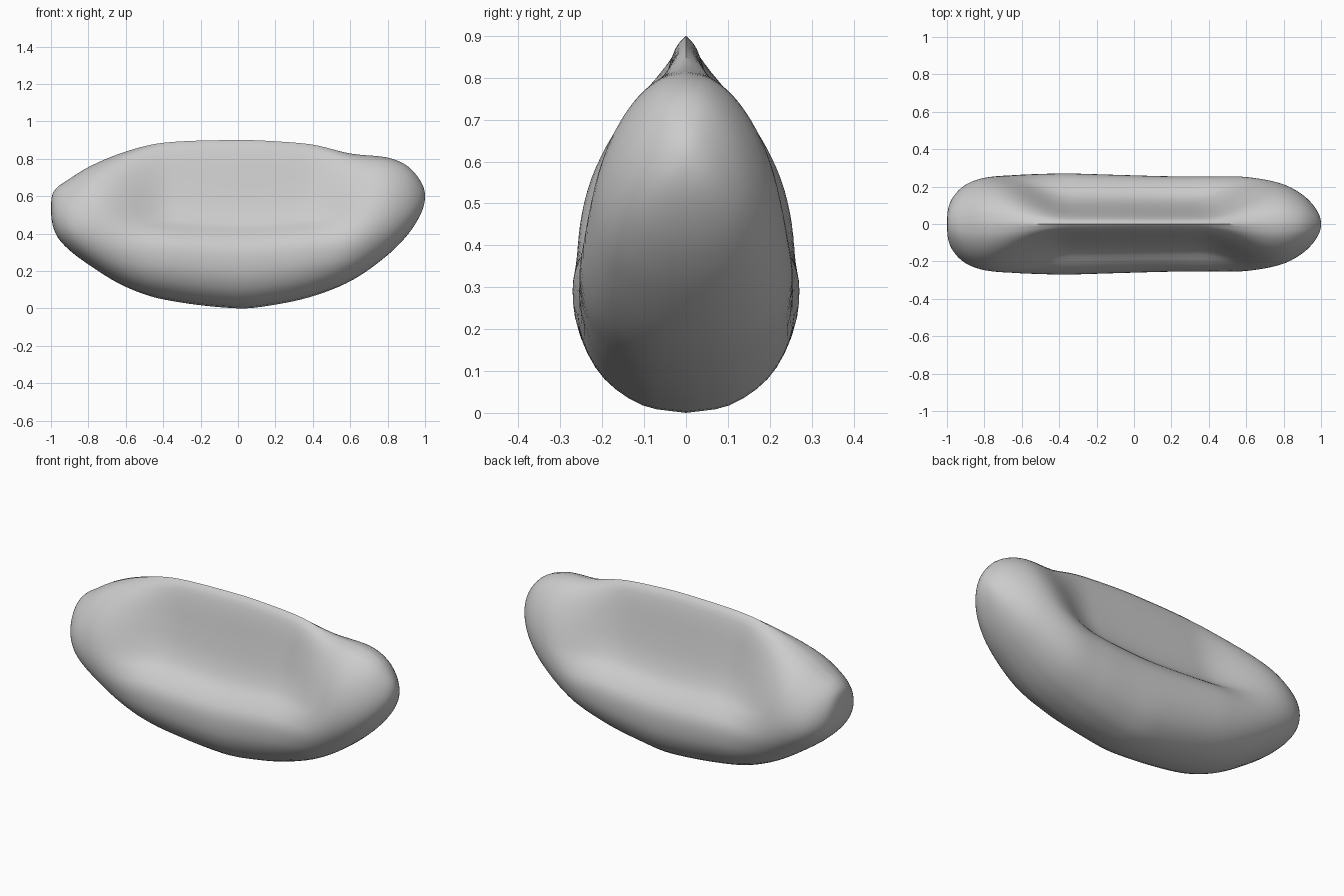
import bpy, bmesh, math

if "Cube" in bpy.data.objects:
    bpy.data.objects.remove(bpy.data.objects["Cube"])

# Stations along the bean: x, underside z, top z, half width
STATIONS = [
    (-1.0, .535, .535, 0), (-.995, .465, .60, .075), (-.97, .39, .643, .14),
    (-.9, .31, .693, .21), (-.8, .235, .755, .247), (-.6, .115, .838, .275),
    (-.4, .048, .885, .272), (0, 0, .9, .26), (.2, .02, .893, .255),
    (.4, .065, .875, .256), (.6, .145, .828, .262), (.8, .285, .806, .212),
    (.9, .385, .765, .157), (.97, .49, .69, .085), (1.0, .6, .6, 0)]

# Half cross-sections, bottom to top: share of half width, share of height
PINCHED = [(0, 0), (.4, .02), (.75, .09), (.95, .19), (1, .295), (.95, .375),
           (.79, .44), (.57, .5), (.41, .6), (.29, .74), (.19, .88),
           (.1, .965), (0, 1)]
COUNT = len(PINCHED) - 1
ANGLES = [math.pi * i / COUNT for i in range(COUNT + 1)]
ROUND = [(math.sin(a), .5 - .5 * math.cos(a) - .11 * math.sin(a) ** 2)
         for a in ANGLES]


def sample(keys, rows, k):
    """Smooth curve through rows at increasing keys."""
    i = max(j for j in range(len(keys) - 1) if keys[j] <= k or j == 0)
    h = keys[i + 1] - keys[i]
    t = (k - keys[i]) / h

    def slope(j, c):
        a, b = max(j - 1, 0), min(j + 1, len(keys) - 1)
        return (rows[b][c] - rows[a][c]) / (keys[b] - keys[a])

    return [(1 + 2 * t) * (1 - t) ** 2 * rows[i][c]
            + t * (1 - t) ** 2 * h * slope(i, c)
            + t * t * (3 - 2 * t) * rows[i + 1][c]
            - t * t * (1 - t) * h * slope(i + 1, c)
            for c in range(len(rows[0]))]


def pinch(x):
    """Hollow sides in the middle, full round lobes at both ends."""
    t = min(max((.82 - abs(x)) / .48, 0), 1)
    return t * t * (3 - 2 * t)


def section(x, low, high, half):
    w = pinch(x)
    mixed = [[a + (b - a) * w for a, b in zip(r, p)]
             for r, p in zip(ROUND, PINCHED)]
    side = [sample(range(COUNT + 1), mixed, i / 3) for i in range(COUNT * 3 + 1)]
    ring = side + [(-y, z) for y, z in side[-2:0:-1]]
    return [(x, y * half, low + z * (high - low)) for y, z in ring]


# Bean body: rings swept from end to end
keys = [math.acos(-s[0]) for s in STATIONS]
steps = 72
bm = bmesh.new()
rings = []
for n in range(1, steps):
    u = math.pi * n / steps
    low, high, half = sample(keys, [s[1:] for s in STATIONS], u)
    rings.append([bm.verts.new(p) for p in section(-math.cos(u), low, high, half)])
for a, b in zip(rings, rings[1:]):
    for i in range(len(a)):
        j = (i + 1) % len(a)
        bm.faces.new((a[i], a[j], b[j], b[i]))

# Rounded end caps
for ring, end in ((rings[0], STATIONS[0]), (rings[-1], STATIONS[-1])):
    tip = bm.verts.new((end[0], 0, end[1]))
    for i in range(len(ring)):
        bm.faces.new((ring[i], ring[(i + 1) % len(ring)], tip))
bmesh.ops.recalc_face_normals(bm, faces=bm.faces)

mesh = bpy.data.meshes.new("bean_body")
bm.to_mesh(mesh)
bm.free()
bean = bpy.data.objects.new("bean_body", mesh)
bpy.context.collection.objects.link(bean)

# Plain grey skin
grey = bpy.data.materials.new("plain_grey")
grey.use_nodes = True
color = (.6, .6, .6, 1)
grey.diffuse_color = color
grey.node_tree.nodes["Principled BSDF"].inputs["Base Color"].default_value = color
mesh.materials.append(grey)

bpy.context.view_layer.objects.active = bean
bean.select_set(True)
bpy.ops.object.shade_smooth_by_angle(angle=math.radians(50))
